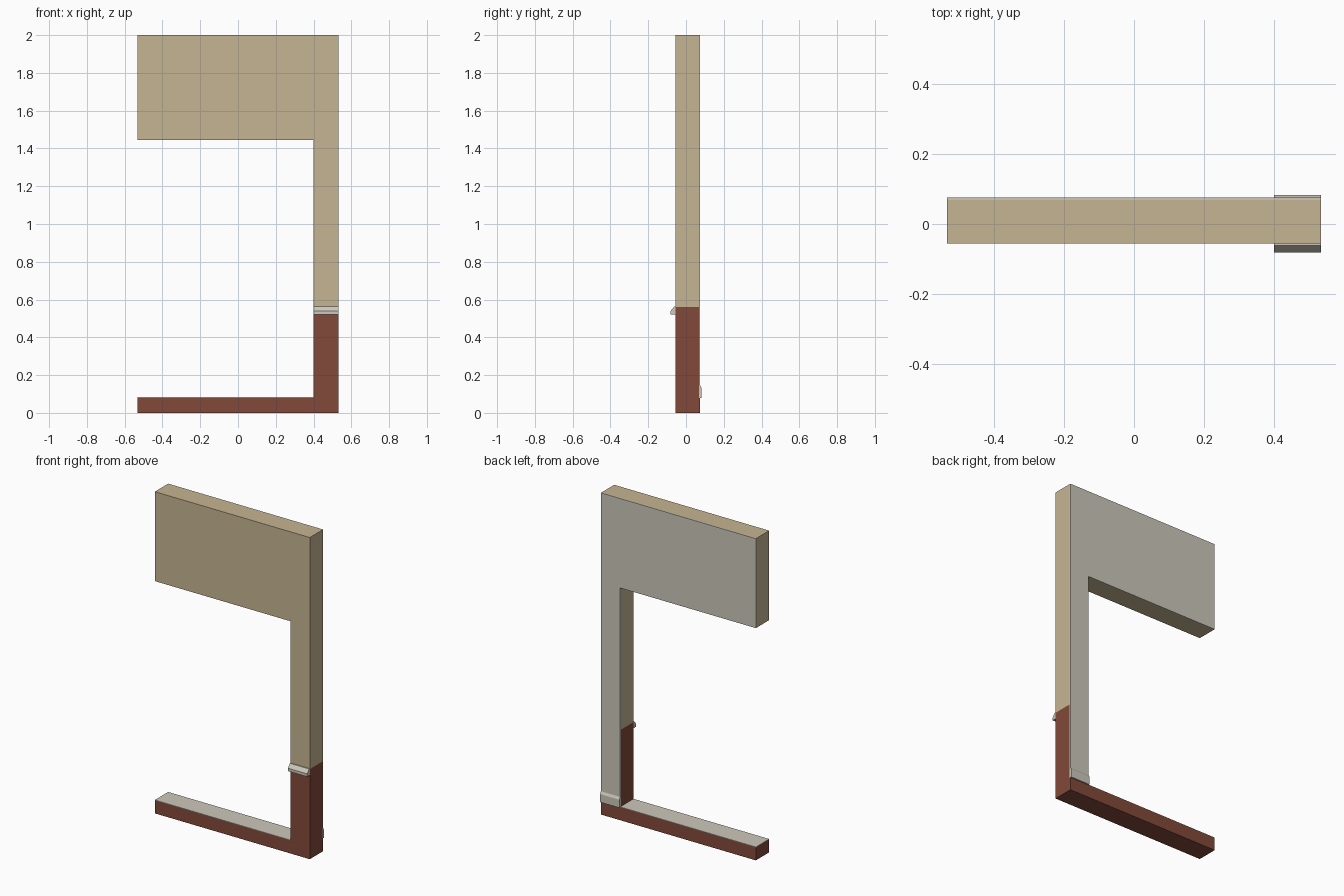
import bpy

if "Cube" in bpy.data.objects:
    bpy.data.objects.remove(bpy.data.objects["Cube"])

def material(name, rgb):
    m = bpy.data.materials.new(name)
    lin = [(c / 255 / 12.92) if c < 10 else ((c / 255 + 0.055) / 1.055) ** 2.4 for c in rgb]
    m.diffuse_color = (*lin, 1)
    m.use_nodes = True
    m.node_tree.nodes["Principled BSDF"].inputs["Base Color"].default_value = m.diffuse_color
    return m

STONE = material("tan render", (198, 181, 146))
BRICK = material("red brick", (130, 73, 58))
PLASTER = material("pale plaster", (205, 200, 187))

def prism(name, mat, outline, start, end, axis):
    """Extrude a flat outline along axis: 'y' takes (x, z) points, 'x' takes (y, z)."""
    n = len(outline)
    def point(p, d):
        return (p[0], d, p[1]) if axis == "y" else (d, p[0], p[1])
    verts = [point(p, start) for p in outline] + [point(p, end) for p in outline]
    faces = [tuple(range(n)), tuple(reversed(range(n, 2 * n)))]
    faces += [(i, i + n, (i + 1) % n + n, (i + 1) % n) for i in range(n)]
    if axis == "x":
        faces = [tuple(reversed(f)) for f in faces]
    mesh = bpy.data.meshes.new(name)
    mesh.from_pydata(verts, [], faces)
    mesh.materials.append(mat)
    mesh.update()
    ob = bpy.data.objects.new(name, mesh)
    bpy.context.collection.objects.link(ob)
    return ob

LEFT, RIGHT, JAMB = -0.533, 0.533, 0.4
FRONT, CORE, BACK = -0.056, 0.068, 0.075
SILL, PLINTH, HEAD, TOP = 0.08, 0.56, 1.444, 2.0

# Brick base: low wall under the opening and the plinth of the pier
prism("brick_base", BRICK,
      [(LEFT, 0), (RIGHT, 0), (RIGHT, PLINTH), (JAMB, PLINTH), (JAMB, SILL), (LEFT, SILL)],
      FRONT, CORE, "y")
prism("brick_base_back", BRICK,
      [(LEFT, 0), (RIGHT, 0), (RIGHT, SILL), (LEFT, SILL)], CORE, BACK, "y")

# Pier and lintel above the plinth
prism("upper_wall", STONE,
      [(JAMB, PLINTH), (RIGHT, PLINTH), (RIGHT, TOP), (LEFT, TOP), (LEFT, HEAD), (JAMB, HEAD)],
      FRONT, CORE, "y")

# Inner lining over the whole back
prism("inner_lining", PLASTER,
      [(JAMB, SILL), (RIGHT, SILL), (RIGHT, TOP), (LEFT, TOP), (LEFT, HEAD), (JAMB, HEAD)],
      CORE, BACK, "y")

# Floor plate in the opening
prism("floor_plate", PLASTER,
      [(LEFT, SILL), (JAMB, SILL), (JAMB, SILL + 0.003), (LEFT, SILL + 0.003)],
      FRONT, BACK, "y")

# Sloped ledge capping the plinth
prism("plinth_ledge", PLASTER,
      [(-0.081, 0.522), (FRONT, 0.522), (FRONT, 0.563), (-0.062, 0.563), (-0.081, 0.54)],
      JAMB, RIGHT, "x")

# Skirting board at the back of the pier
prism("skirting_board", PLASTER,
      [(BACK, SILL), (0.083, SILL), (0.083, 0.13), (BACK, 0.145)],
      JAMB, RIGHT, "x")
